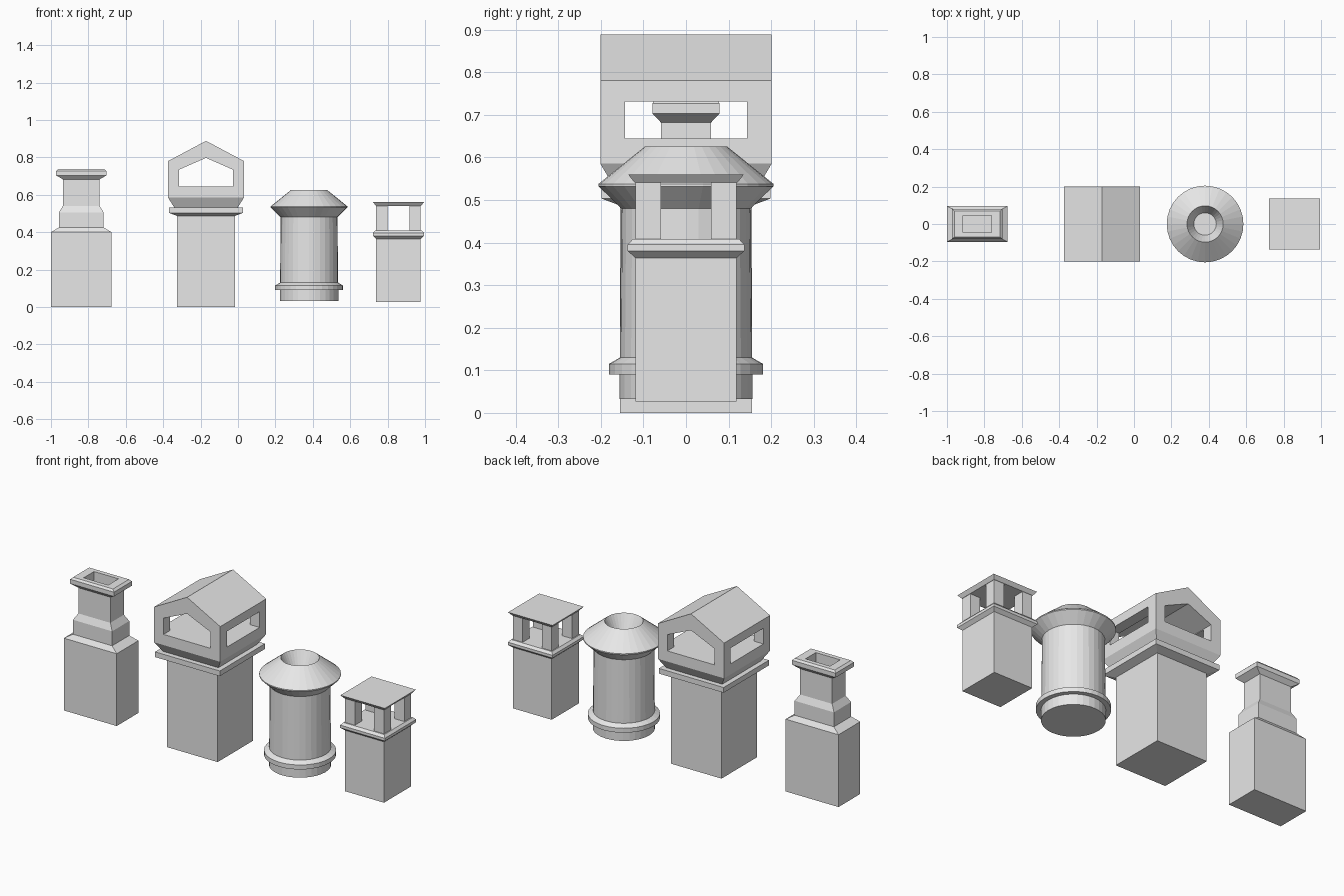
import bpy, bmesh, math

cube = bpy.data.objects.get("Cube")
if cube:
    bpy.data.objects.remove(cube, do_unlink=True)

GREY = (0.8, 0.8, 0.8, 1.0)
stone = bpy.data.materials.new("light_grey")
stone.use_nodes = True
stone.diffuse_color = GREY
stone.node_tree.nodes["Principled BSDF"].inputs["Base Color"].default_value = GREY


def loft(name, x, rings, sides=4, y=0.0):
    """Stack rings of (half x, half y, z), rectangular or round, and cap both ends."""
    bm = bmesh.new()
    loops = []
    for hx, hy, z in rings:
        if sides == 4:
            pts = [(-hx, -hy), (hx, -hy), (hx, hy), (-hx, hy)]
        else:
            angles = [2 * math.pi * i / sides for i in range(sides)]
            pts = [(hx * math.cos(a), hy * math.sin(a)) for a in angles]
        loops.append([bm.verts.new((x + px, y + py, z)) for px, py in pts])
    for low, high in zip(loops, loops[1:]):
        for i in range(sides):
            j = (i + 1) % sides
            bm.faces.new((low[i], low[j], high[j], high[i]))
    bm.faces.new(loops[0][::-1])
    bm.faces.new(loops[-1])
    bmesh.ops.remove_doubles(bm, verts=bm.verts[:], dist=1e-5)
    bmesh.ops.recalc_face_normals(bm, faces=bm.faces[:])
    mesh = bpy.data.meshes.new(name)
    bm.to_mesh(mesh)
    bm.free()
    mesh.materials.append(stone)
    obj = bpy.data.objects.new(name, mesh)
    bpy.context.collection.objects.link(obj)
    return obj


def square(rings):
    return [(r, r, z) for r, z in rings]


def cut(target, cutter):
    """Subtract the cutter from the target and throw the cutter away."""
    cutter.hide_render = True
    mod = target.modifiers.new("opening", "BOOLEAN")
    mod.operation = "DIFFERENCE"
    mod.solver = "EXACT"
    mod.object = cutter
    bpy.context.view_layer.objects.active = target
    bpy.ops.object.modifier_apply(modifier=mod.name)
    bpy.data.objects.remove(cutter, do_unlink=True)


# Stepped chimney with a hollow top
loft("stepped_chimney", -0.838, [
    (0.162, 0.095, 0), (0.162, 0.095, 0.4), (0.12, 0.075, 0.425),
    (0.12, 0.075, 0.505), (0.098, 0.059, 0.54), (0.098, 0.059, 0.682),
    (0.134, 0.079, 0.703), (0.134, 0.079, 0.727), (0.122, 0.07, 0.738),
    (0.075, 0.045, 0.738), (0.075, 0.045, 0.6)])

# Gabled chimney: stack with slab, then an open house-shaped cover
GX = -0.171
loft("gabled_stack", GX, square([
    (0.155, 0), (0.155, 0.487), (0.198, 0.503), (0.198, 0.532)]))
cover = loft("gabled_cover", GX, [
    (0.17, 0.17, 0.532), (0.203, 0.201, 0.585),
    (0.203, 0.201, 0.78), (0, 0.201, 0.888)])
cut(cover, loft("gable_cutter", GX, [
    (0.144, 0.3, 0.644), (0.144, 0.3, 0.734), (0, 0.3, 0.797)]))
cut(cover, loft("side_cutter", GX, [(0.3, 0.143, 0.644), (0.3, 0.143, 0.731)]))

# Round pot with a foot ring, flared hood and funnel mouth
loft("round_pot", 0.38, square([
    (0.156, 0.033), (0.156, 0.09), (0.181, 0.09), (0.181, 0.115),
    (0.155, 0.13), (0.152, 0.48), (0.205, 0.532), (0.205, 0.538),
    (0.097, 0.625), (0.06, 0.55)]), sides=32)

# Small chimney with four posts under a flat lid
SX = 0.858
loft("small_stack", SX, square([
    (0.119, 0.027), (0.119, 0.364), (0.137, 0.38),
    (0.137, 0.395), (0.125, 0.408)]))
for side, sx in (("right", -1), ("left", 1)):
    for end, sy in (("front", -1), ("back", 1)):
        loft(f"{end}_{side}_post", SX + sx * 0.089,
             square([(0.03, 0.405), (0.03, 0.545)]), y=sy * 0.089)
loft("flat_lid", SX, square([(0.121, 0.541), (0.136, 0.56)]))
